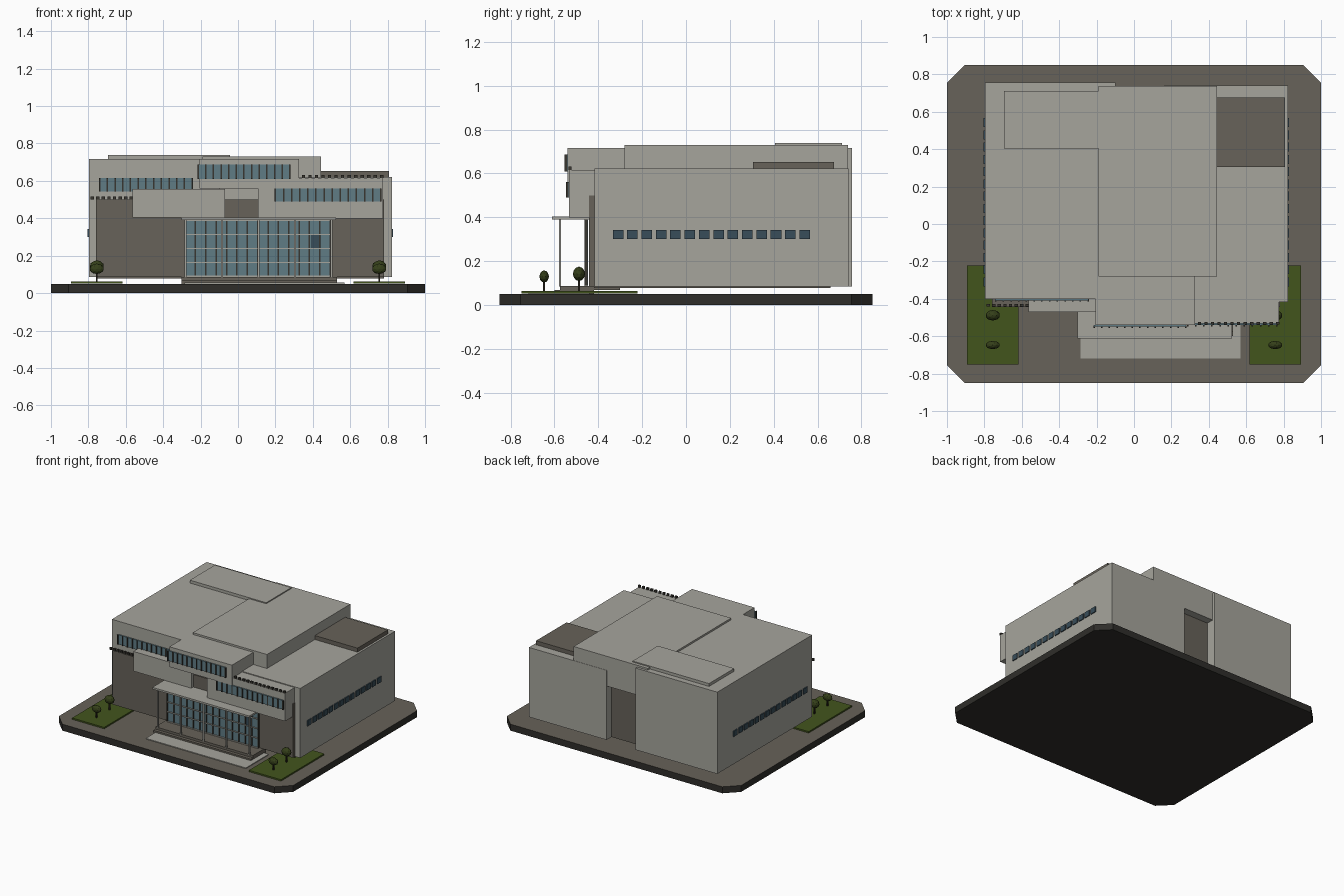
import bpy
import bmesh

cube = bpy.data.objects.get("Cube")
if cube:
    bpy.data.objects.remove(cube, do_unlink=True)


def material(name, r, g, b):
    m = bpy.data.materials.new(name)
    m.use_nodes = True
    m.diffuse_color = (r, g, b, 1)
    bsdf = m.node_tree.nodes["Principled BSDF"]
    bsdf.inputs["Base Color"].default_value = (r, g, b, 1)
    bsdf.inputs["Roughness"].default_value = 0.8
    return m


PALE = material("pale concrete", .38, .375, .335)
BROWN = material("brown stone", .135, .122, .1)
DARK = material("dark slab", .028, .027, .023)
FRAME = material("dark frame", .04, .037, .03)
GLASS = material("blue glass", .115, .2, .235)
NAVY = material("dark glass", .04, .075, .1)
GRASS = material("grass green", .055, .09, .012)
LEAF = material("leaf green", .035, .05, .01)
BARK = material("bark", .02, .015, .01)


def finish(name, bm, *mats):
    mesh = bpy.data.meshes.new(name)
    bmesh.ops.recalc_face_normals(bm, faces=bm.faces)
    bm.to_mesh(mesh)
    bm.free()
    for m in mats:
        mesh.materials.append(m)
    ob = bpy.data.objects.new(name, mesh)
    bpy.context.collection.objects.link(ob)
    return ob


def add_box(bm, x, y, z):
    """Add a box given by its (low, high) range on each axis."""
    verts = bmesh.ops.create_cube(bm, size=1)["verts"]
    for v in verts:
        for i, (lo, hi) in enumerate((x, y, z)):
            v.co[i] = lo if v.co[i] < 0 else hi


def boxes(name, mat, *ranges):
    bm = bmesh.new()
    for r in ranges:
        add_box(bm, *r)
    return finish(name, bm, mat)


def window_strip(name, x, y, z, panes, rows=1, bar=.008):
    """Glass plate facing the front with dark upright bars."""
    boxes(name + "_glass", GLASS, (x, (y - .006, y + .004), z))
    step = (x[1] - x[0]) / panes
    bars = []
    for i in range(panes + 1):
        c = x[0] + i * step
        bars.append(((c - bar / 2, c + bar / 2), (y - .012, y), z))
    boxes(name + "_bars", FRAME, *bars)
    if rows > 1:
        rails = []
        for i in range(rows + 1):
            c = z[0] + (z[1] - z[0]) * i / rows
            rails.append((x, (y - .014, y), (c - .003, c + .003)))
        boxes(name + "_rails", PALE, *rails)


# Chamfered site slab with a paved top
bm = bmesh.new()
X, Y, C, T = 1, .85, .095, .05
corners = [(X - C, -Y), (X, C - Y), (X, Y - C), (X - C, Y),
           (C - X, Y), (-X, Y - C), (-X, C - Y), (C - X, -Y)]
base = bm.faces.new([bm.verts.new((x, y, 0)) for x, y in corners])
ext = bmesh.ops.extrude_face_region(bm, geom=[base])
for v in ext["geom"]:
    if isinstance(v, bmesh.types.BMVert):
        v.co.z = T
bm.normal_update()
for f in bm.faces:
    f.material_index = int(f.calc_center_median().z > T - .001)
finish("site_slab", bm, DARK, BROWN)

# Main building volumes
boxes("left_wing", PALE, ((-.797, -.1), (-.4, .757), (.085, .716)))
boxes("right_wing", PALE, ((.16, .823), (-.417, .74), (.085, .622)))
boxes("central_hall", PALE, ((-.19, .443), (-.28, .738), (.5, .73)))
boxes("recessed_core", BROWN, ((-.12, .18), (-.41, .68), (.085, .5)))
boxes("floor_plate", BROWN, ((-.76, .78), (-.42, .66), (.078, .086)))
boxes("left_roof_panel", PALE, ((-.695, -.043), (.405, .712), (.716, .738)))
boxes("right_roof_panel", BROWN, ((.443, .807), (.305, .675), (.622, .653)))

# Front wall and projecting boxes
boxes("front_wall", BROWN, ((-.76, .78), (-.443, -.39), (.085, .5)))
boxes("centre_bay", PALE, ((-.207, .327), (-.541, -.27), (.56, .716)))
boxes("right_bay", PALE, ((.107, .775), (-.533, -.41), (.4, .616)))
boxes("left_bay", PALE, ((-.565, -.07), (-.47, -.39), (.405, .557)))

# Window strips of the upper floors
window_strip("left_windows", (-.74, -.245), -.402, (.542, .616), 12)
window_strip("centre_windows", (-.213, .277), -.543, (.61, .687), 12)
window_strip("right_windows", (.2, .763), -.535, (.49, .56), 13)

# Entrance glazing, one dark pane, canopy and columns
window_strip("entrance", (-.283, .493), -.45, (.09, .388), 14, rows=4)
boxes("dark_pane", NAVY, ((.389, .445), (-.459, -.45), (.242, .31)))
boxes("canopy", PALE, ((-.303, .525), (-.612, -.43), (.39, .404)))
bm = bmesh.new()
for i in range(5):
    c = -.28 + i * .195
    add_box(bm, (c - .005, c + .005), (-.58, -.57), (.085, .392))
finish("canopy_columns", bm, PALE)

# Steps and forecourt
boxes("entrance_steps", BROWN,
      ((-.303, .53), (-.6, -.42), (.05, .068)),
      ((-.303, .53), (-.575, -.3), (.068, .086)))
boxes("forecourt", PALE, ((-.285, .57), (-.718, -.44), (.05, .056)))

# Rows of small roof-edge blocks
for name, x0, x1, n, y, z in (("left", -.78, -.57, 8, -.435, .5),
                              ("right", .35, .768, 13, -.53, .615)):
    bm = bmesh.new()
    for i in range(n):
        c = x0 + (x1 - x0) * i / (n - 1)
        add_box(bm, (c - .009, c + .009), (y - .007, y + .007), (z, z + .017))
    finish(name + "_edge_blocks", bm, FRAME)

# Small square windows along both side walls
for name, wall in (("left_side", .823), ("right_side", -.797)):
    bm = bmesh.new()
    for i in range(14):
        c = -.31 + i * .0655
        add_box(bm, (wall - .007, wall + .007), (c - .024, c + .024), (.3, .343))
    finish(name + "_windows", bm, NAVY)

# Lawns and trees, the same on both sides
for side in (-1, 1):
    tag = "left" if side > 0 else "right"
    lawn = sorted((side * .618, side * .892))
    boxes(tag + "_lawn", GRASS, (lawn, (-.75, -.222), (.052, .063)))
    for label, y, ry, rz, z in (("front", -.647, .022, .028, .13),
                                ("rear", -.488, .028, .033, .142)):
        name = tag + "_" + label + "_tree"
        boxes(name + "_trunk", BARK, ((side * .755 - .005, side * .755 + .005),
                                      (y - .005, y + .005), (.06, z)))
        bm = bmesh.new()
        bmesh.ops.create_icosphere(bm, subdivisions=2, radius=1)
        bmesh.ops.scale(bm, vec=(.039, ry, rz), verts=bm.verts)
        bmesh.ops.translate(bm, vec=(side * .755, y, z), verts=bm.verts)
        finish(name + "_crown", bm, LEAF)
